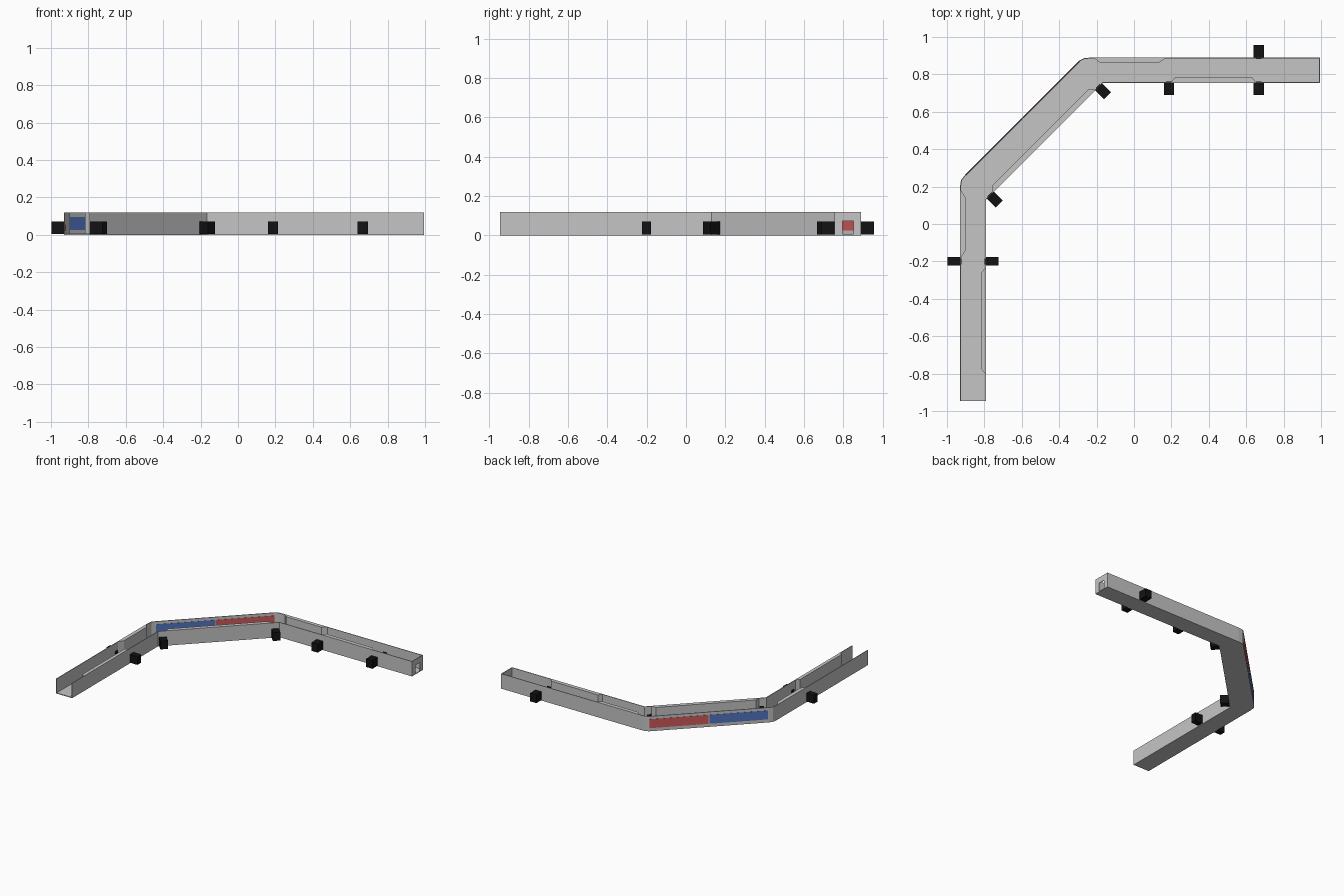
import bpy, bmesh, math
from mathutils import Vector

if "Cube" in bpy.data.objects:
    bpy.data.objects.remove(bpy.data.objects["Cube"])


def material(name, rgb):
    m = bpy.data.materials.new(name)
    m.diffuse_color = (*rgb, 1)
    m.use_nodes = True
    m.node_tree.nodes["Principled BSDF"].inputs["Base Color"].default_value = m.diffuse_color
    return m


GREY = material("light grey", (0.56, 0.56, 0.56))
BLACK = material("black", (0.006, 0.006, 0.006))
RED = material("red", (0.62, 0.10, 0.10))
BLUE = material("blue", (0.09, 0.18, 0.55))

FLOOR, TOP, WALL = 0.006, 0.118, 0.005


def prisms(name, mat, parts):
    """One object from (outline, z0, z1) upright prisms."""
    bm = bmesh.new()
    for outline, z0, z1 in parts:
        base = bm.faces.new([bm.verts.new((x, y, z0)) for x, y in outline])
        top = bmesh.ops.extrude_face_region(bm, geom=[base], use_keep_orig=True)
        verts = [g for g in top["geom"] if isinstance(g, bmesh.types.BMVert)]
        bmesh.ops.translate(bm, verts=verts, vec=(0, 0, z1 - z0))
    bmesh.ops.recalc_face_normals(bm, faces=bm.faces)
    me = bpy.data.meshes.new(name)
    bm.to_mesh(me)
    bm.free()
    me.materials.append(mat)
    ob = bpy.data.objects.new(name, me)
    bpy.context.collection.objects.link(ob)
    return ob


def offset(path, d):
    """Mitred copy of a path, moved d to its right."""
    pts = [Vector(p) for p in path]
    out = []
    for i, p in enumerate(pts):
        dirs = []
        if i > 0:
            dirs.append((p - pts[i - 1]).normalized())
        if i < len(pts) - 1:
            dirs.append((pts[i + 1] - p).normalized())
        ns = [Vector((t.y, -t.x)) for t in dirs]
        n = sum(ns, Vector((0, 0))).normalized()
        out.append(tuple(p + n * (d / n.dot(ns[0]))))
    return out


def oriented_rect(c, n, a0, a1, half):
    """Rectangle from a0 to a1 along n and +-half across it."""
    c, n = Vector(c), Vector(n).normalized()
    t = Vector((-n.y, n.x))
    return [tuple(c + n * a + t * s) for a, s in
            ((a0, -half), (a1, -half), (a1, half), (a0, half))]


# channel floor and side walls
outer = [(-0.93, -0.945), (-0.93, 0.2), (-0.925, 0.235), (-0.905, 0.26),
         (-0.29, 0.875), (-0.265, 0.887), (-0.23, 0.89), (0.995, 0.89)]
inner = [(-0.79, -0.945), (-0.79, 0.13), (-0.165, 0.755), (0.995, 0.755)]
prisms("channel_floor", GREY, [(outer + inner[::-1], 0, FLOOR)])
prisms("outer_wall", GREY, [(outer + offset(outer, WALL)[::-1], FLOOR, TOP)])
prisms("inner_wall", GREY, [(inner + offset(inner, -WALL)[::-1], FLOOR, TOP)])

# end cap with a small doorway
x0, x1 = 0.990, 0.995


def cap(y0, y1):
    return [(x0, y0), (x1, y0), (x1, y1), (x0, y1)]


prisms("end_cap", GREY, [(cap(0.76, 0.795), FLOOR, TOP),
                         (cap(0.852, 0.885), FLOOR, TOP),
                         (cap(0.795, 0.852), 0.072, TOP)])

# tapered guide blocks along the walls
guides = {
    "guide_left_outer": [(-0.925, -0.18), (-0.90, -0.14), (-0.90, 0.14), (-0.925, 0.18)],
    "guide_left_inner": [(-0.795, -0.235), (-0.817, -0.26), (-0.817, -0.775), (-0.795, -0.80)],
    "guide_diagonal": [(-0.757, 0.170), (-0.757, 0.208), (-0.243, 0.722), (-0.205, 0.722)],
    "guide_back_outer": [(-0.21, 0.885), (-0.18, 0.86), (0.13, 0.86), (0.165, 0.885)],
    "guide_back_inner": [(0.20, 0.76), (0.22, 0.786), (0.63, 0.786), (0.65, 0.76)],
}
for name, outline in guides.items():
    prisms(name, GREY, [(outline, FLOOR, TOP)])

# sensor boxes: point on the wall's outside, outward direction, half width
sensors = [
    ("left_outer", (-0.93, -0.2), (-1, 0), 0.023),
    ("left_inner", (-0.79, -0.2), (1, 0), 0.023),
    ("corner_left", (-0.767, 0.153), (1, -1), 0.027),
    ("corner_back", (-0.188, 0.732), (1, -1), 0.027),
    ("back_middle", (0.188, 0.755), (0, -1), 0.027),
    ("back_inner", (0.667, 0.755), (0, -1), 0.027),
    ("back_outer", (0.667, 0.89), (0, 1), 0.027),
]
for name, c, n, half in sensors:
    prisms("sensor_" + name, BLACK, [
        (oriented_rect(c, n, 0, 0.066, half), 0.005, 0.071),
        (oriented_rect(c, n, -0.008, 0, 0.016), 0.02, 0.055)])  # lens through wall

# coloured panels set through the diagonal outer wall
a, b = Vector((-0.905, 0.26)), Vector((-0.29, 0.875))
half = (b - a).length / 4 - 0.003
for name, mat, f in (("blue_panel", BLUE, 0.25), ("red_panel", RED, 0.75)):
    c = a.lerp(b, f)
    prisms(name, mat, [(oriented_rect(c, (-1, 1), -WALL - 0.0015, 0.0015, half),
                        0.025, 0.095)])
